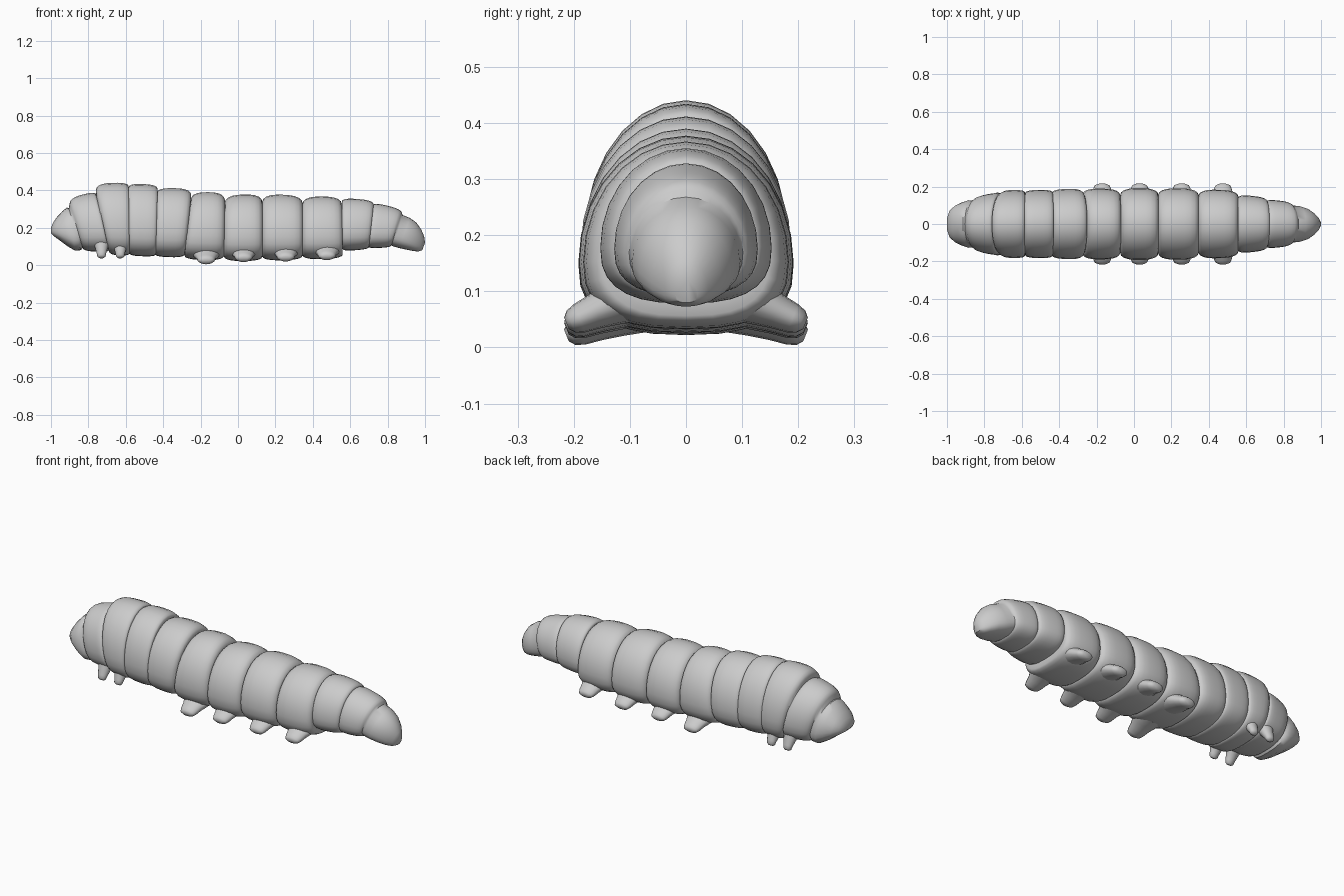
import bpy, bmesh
from math import sin, cos, pi

if "Cube" in bpy.data.objects:
    bpy.data.objects.remove(bpy.data.objects["Cube"])

SIDES = 28


def body_ring(xt, xb, zt, zb, w):
    """Egg-shaped section: round on top, flatter below, sheared from xt (top) to xb (bottom)."""
    c = zb + 0.36 * (zt - zb)
    pts = []
    for i in range(SIDES):
        a = 2 * pi * i / SIDES
        y, s = cos(a), sin(a)
        if s < 0:
            y = (abs(y) ** 0.77) * (1 if y > 0 else -1)
            s = -abs(s) ** 0.77
        z = c + s * ((zt - c) if s > 0 else (c - zb))
        f = (z - zb) / (zt - zb)
        pts.append((xb + (xt - xb) * f, w * y, z))
    return pts


def loft(name, rings):
    bm = bmesh.new()
    rows = [[bm.verts.new(p) for p in r] for r in rings]
    n = len(rows[0])
    for a, b in zip(rows, rows[1:]):
        for i in range(n):
            j = (i + 1) % n
            bm.faces.new((a[i], a[j], b[j], b[i]))
    bm.faces.new(rows[0])
    bm.faces.new(rows[-1][::-1])
    bmesh.ops.remove_doubles(bm, verts=bm.verts, dist=0.0005)
    bmesh.ops.recalc_face_normals(bm, faces=bm.faces)
    me = bpy.data.meshes.new(name)
    bm.to_mesh(me)
    bm.free()
    ob = bpy.data.objects.new(name, me)
    bpy.context.collection.objects.link(ob)
    bpy.ops.object.select_all(action='DESELECT')
    ob.select_set(True)
    bpy.context.view_layer.objects.active = ob
    bpy.ops.object.shade_smooth_by_angle(angle=0.75)
    return ob


# head: xt, xb, z top, z bottom, half width
rings = [body_ring(*r) for r in [
    (-1.0, -1.0, .2, .17, .03), (-.99, -.985, .225, .155, .07),
    (-.97, -.95, .255, .13, .098), (-.94, -.91, .288, .1, .115),
    (-.915, -.87, .308, .077, .127), (-.905, -.84, .305, .08, .126)]]

# body segments: top x range, bottom x range, z top, z bottom, half width, pinch at each end
segments = [
    ((-.90, -.76), (-.83, -.69), (.36, .395), (.075, .07), (.145, .172), (.84, .93)),
    ((-.76, -.585), (-.69, -.58), (.437, .443), (.055, .05), (.18, .183), (.86, .92)),
    ((-.585, -.43), (-.58, -.44), (.437, .43), (.05, .045), (.181, .184), (.92, .92)),
    ((-.43, -.25), (-.44, -.285), (.413, .41), (.045, .04), (.185, .19), (.92, .86)),
    ((-.25, -.07), (-.285, -.075), (.39, .39), (.03, .025), (.19, .188), (.86, .82)),
    ((-.07, .13), (-.075, .13), (.375, .38), (.022, .022), (.192, .192), (.82, .82)),
    ((.13, .345), (.13, .345), (.38, .373), (.024, .028), (.192, .19), (.82, .82)),
    ((.345, .555), (.345, .56), (.368, .366), (.03, .035), (.186, .18), (.82, .82)),
    ((.555, .725), (.56, .70), (.36, .347), (.075, .085), (.158, .142), (.9, .88)),
    ((.725, .875), (.70, .82), (.335, .3), (.09, .095), (.132, .118), (.93, .86)),
]
for xt, xb, zt, zb, w, pinch in segments:
    for k in range(11):
        u = -cos(pi * k / 10)
        t = (u + 1) / 2
        p = pinch[0] if u < 0 else pinch[1]
        s = p + (1 - p) * max(0, 1 - abs(u) ** 2.8) ** 0.5
        mix = lambda v: v[0] + (v[1] - v[0]) * t
        c = mix(zb) + .36 * (mix(zt) - mix(zb))
        rings.append(body_ring(mix(xt), mix(xb), c + (mix(zt) - c) * s,
                               c + (mix(zb) - c) * s, mix(w) * s))

# drooping tail
rings += [body_ring(*r) for r in [
    (.88, .83, .268, .1, .099), (.92, .86, .252, .092, .096), (.955, .905, .226, .082, .083),
    (.98, .94, .19, .075, .062), (.995, .965, .155, .073, .04), (1.0, .985, .12, .08, .02)]]
loft("body", rings)


def limb(name, x, path):
    """Tapered leg along (dx, y, z, rx, r) stations, mirrored across y."""
    rr = []
    y0, z0 = path[0][1:3]
    y1, z1 = path[-1][1:3]
    ln = ((y1 - y0) ** 2 + (z1 - z0) ** 2) ** 0.5
    ny, nz = -(z1 - z0) / ln, (y1 - y0) / ln
    for dx, y, z, rx, r in path:
        rr.append([(x + dx + rx * cos(2 * pi * i / 16), y + ny * r * sin(2 * pi * i / 16),
                    z + nz * r * sin(2 * pi * i / 16)) for i in range(16)])
    ob = loft(name, rr)
    m = ob.modifiers.new("mirror", 'MIRROR')
    m.use_axis = (False, True, False)


# four pairs of stubby rear legs
for n, (x, dz) in enumerate([(-.17, 0), (.03, .012), (.255, .015), (.475, .022)]):
    limb(f"rear_legs_{n + 1}", x, [
        (0, .08, .075 + dz, .085, .05), (0, .125, .06 + dz, .072, .042),
        (0, .16, .043 + dz, .055, .032), (0, .19, .03 + dz, .047, .027),
        (0, .205, .024 + dz, .04, .021), (0, .213, .021 + dz, .022, .011)])

# two pairs of small front legs
for n, x in enumerate((-.73, -.63)):
    limb(f"front_legs_{n + 1}", x, [
        (0, .11, .125, .045, .04), (0, .132, .09, .033, .027), (0, .147, .062, .025, .02),
        (0, .153, .047, .022, .017), (0, .156, .04, .012, .009)])
